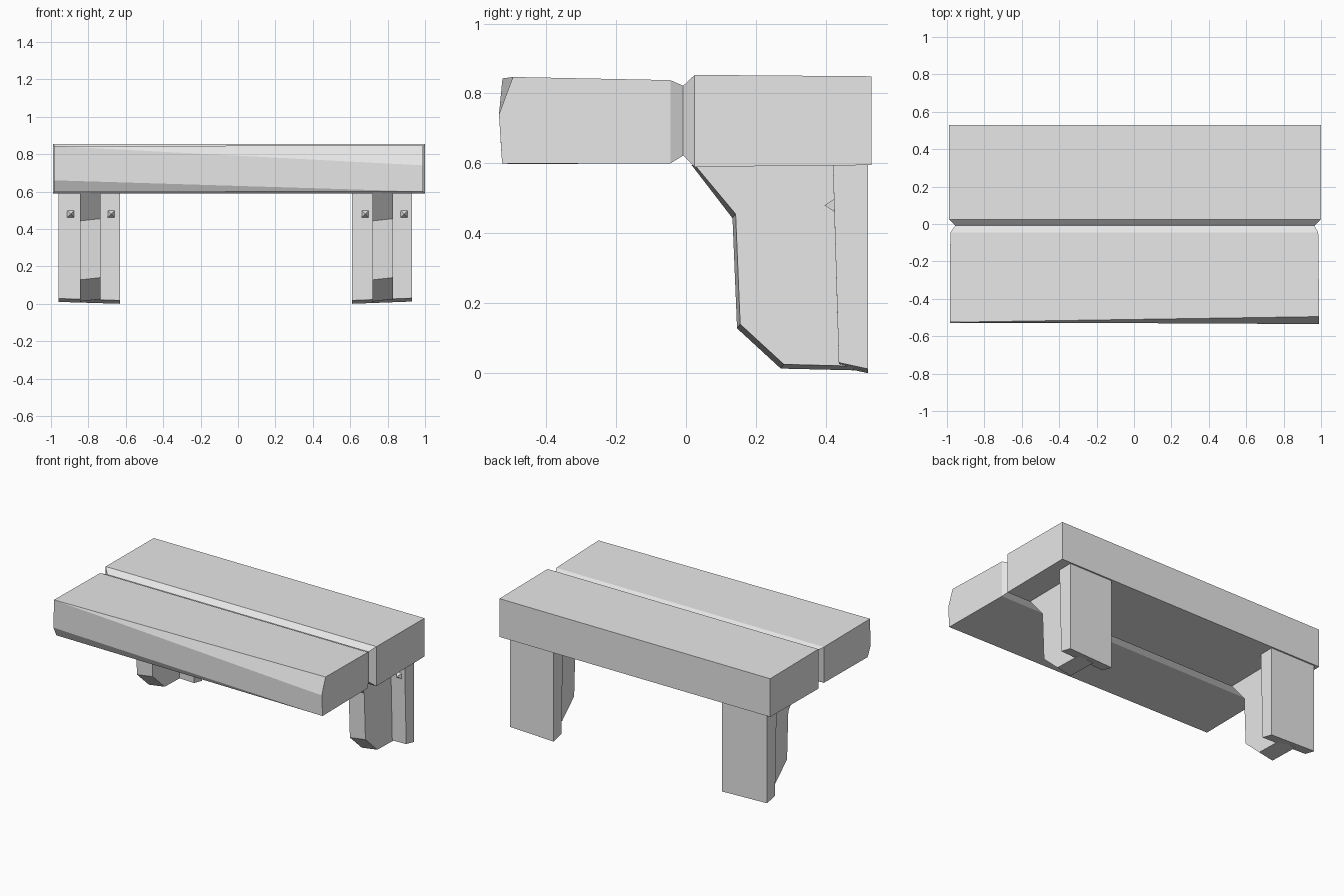
import bpy
import bmesh

cube = bpy.data.objects.get("Cube")
if cube:
    bpy.data.objects.remove(cube)

# One plain grey for everything
grey = bpy.data.materials.new("plain_grey")
grey.use_nodes = True
grey.diffuse_color = (0.8, 0.8, 0.8, 1)
grey.node_tree.nodes["Principled BSDF"].inputs["Base Color"].default_value = (0.8, 0.8, 0.8, 1)


def finish(name, bm):
    bmesh.ops.recalc_face_normals(bm, faces=bm.faces)
    mesh = bpy.data.meshes.new(name)
    bm.to_mesh(mesh)
    bm.free()
    mesh.materials.append(grey)
    obj = bpy.data.objects.new(name, mesh)
    bpy.context.collection.objects.link(obj)
    return obj


def loft(name, left, right):
    """Join two matching outlines with side faces and end caps."""
    bm = bmesh.new()
    a = [bm.verts.new(p) for p in left]
    b = [bm.verts.new(p) for p in right]
    for i in range(len(a)):
        j = (i + 1) % len(a)
        bm.faces.new((a[i], a[j], b[j], b[i]))
    bm.faces.new(a)
    bm.faces.new(b)
    return finish(name, bm)


# Shelf top: rings along y, pinched into a groove between the two planks
def shelf_top():
    bm = bmesh.new()
    stations = [  # y, left x, right x, bottom z, top z
        (0.53, -0.99, 1.0, 0.595, 0.849),
        (0.025, -0.99, 1.0, 0.59, 0.853),
        (-0.008, -0.955, 0.965, 0.622, 0.822),
        (-0.045, -0.982, 0.985, 0.60, 0.838),
    ]
    rings = []
    for y, xl, xr, lo, hi in stations:
        corners = ((xl, hi), (xr, hi), (xr, lo), (xl, lo))
        rings.append([bm.verts.new((x, y, z)) for x, z in corners])
    # Front ring with uneven hewn edges
    top_l = bm.verts.new((-0.985, -0.525, 0.843))
    top_r = bm.verts.new((0.99, -0.495, 0.847))
    low_r = bm.verts.new((0.99, -0.526, 0.60))
    low_l = bm.verts.new((-0.985, -0.50, 0.598))
    rings.append([top_l, top_r, low_r, low_l])
    for r, s in zip(rings, rings[1:]):
        for i in range(4):
            j = (i + 1) % 4
            bm.faces.new((r[i], r[j], s[j], s[i]))
    bm.faces.new(rings[0])
    # Front face with one chamfer running out at each end
    chip_l = bm.verts.new((-0.985, -0.53, 0.66))
    chip_r = bm.verts.new((0.99, -0.535, 0.74))
    for face in ((top_l, top_r, chip_r), (top_l, chip_r, low_r, chip_l),
                 (chip_l, low_r, low_l), (top_r, chip_r, low_r),
                 (top_l, chip_l, low_l)):
        bm.faces.new(face)
    finish("shelf_top", bm)


shelf_top()


# Back plate with a sloped bottom
def back_plate(name, x0, x1, z0, z1):
    def outline(x, z):
        return [(x, 0.42, 0.605), (x, 0.52, 0.605),
                (x, 0.52, z), (x, 0.437, z + 0.018)]
    loft(name, outline(x0, z0), outline(x1, z1))


# Rib that holds the top up, with its front turned slightly aside
def rib(name, x0, x1):
    side = [(0.025, 0.595), (0.142, 0.455), (0.155, 0.14),
            (0.28, 0.025), (0.48, 0.02), (0.48, 0.6)]
    inner = [(x0, y - 0.009 if y < 0.4 else y, z - 0.012 if z < 0.5 else z)
             for y, z in side]
    outer = [(x1, y, z) for y, z in side]
    loft(name, inner, outer)


# Small pyramid stud on the plate
def stud(name, x, z=0.48, r=0.021):
    bm = bmesh.new()
    base = [bm.verts.new((x + sx * r, 0.428, z + sz * r))
            for sx, sz in ((-1, -1), (1, -1), (1, 1), (-1, 1))]
    tip = bm.verts.new((x, 0.396, z))
    bm.faces.new(base)
    for i in range(4):
        bm.faces.new((base[i], base[(i + 1) % 4], tip))
    finish(name, bm)


# Two brackets
for side, plate, rib_x, studs in (
        ("right", (-0.96, -0.63, 0.01, 0.0), (-0.845, -0.735), (-0.895, -0.678)),
        ("left", (0.61, 0.93, 0.0, 0.012), (0.72, 0.828), (0.68, 0.888))):
    back_plate(side + "_back_plate", *plate)
    rib(side + "_rib", *rib_x)
    for place, x in zip(("first", "second"), studs):
        stud(f"{side}_{place}_stud", x)
